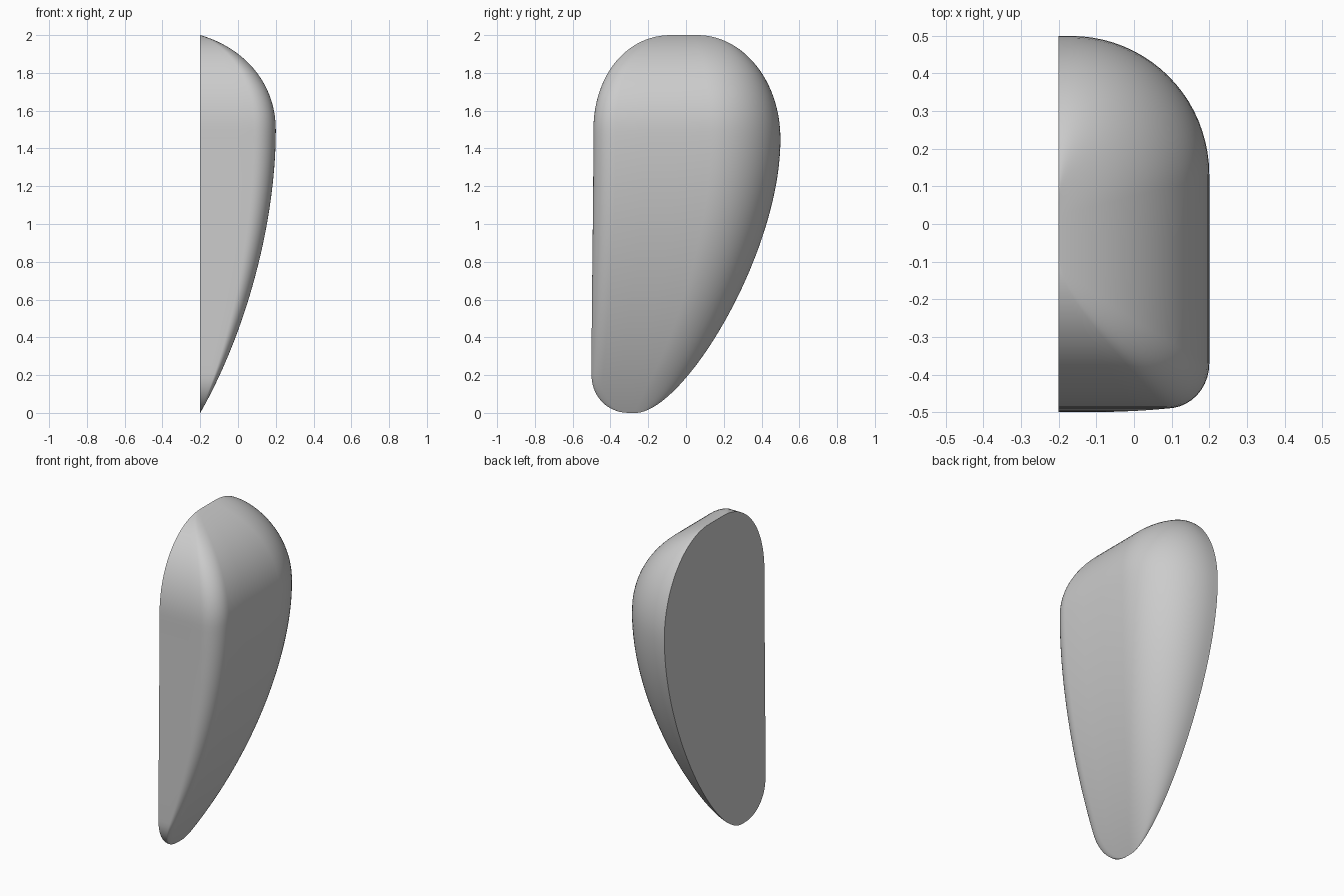
import bpy
import bmesh
import math
from mathutils import Vector
from mathutils.geometry import interpolate_bezier

cube = bpy.data.objects.get("Cube")
if cube:
    bpy.data.objects.remove(cube, do_unlink=True)

RINGS = 72
FLAT_X = -0.2

# Side profiles as chained Bezier segments, each point being (offset, height)
width_profile = [
    [(-0.2, 0), (0.04, 0.42), (0.2, 1), (0.2, 1.5)],
    [(0.2, 1.5), (0.2, 1.74), (0.04, 1.93), (-0.2, 2)],
]
front_profile = [
    [(-0.3, 0), (-0.42, 0), (-0.5, 0.09), (-0.5, 0.2)],
    [(-0.5, 0.2), (-0.5, 0.6), (-0.49, 1.1), (-0.49, 1.5)],
    [(-0.49, 1.5), (-0.49, 1.78), (-0.32, 2), (-0.08, 2)],
]
back_profile = [
    [(-0.26, 0), (0, 0.02), (0.5, 0.85), (0.5, 1.45)],
    [(0.5, 1.45), (0.5, 1.76), (0.3, 2), (0.06, 2)],
]


def sample(profile):
    """Turn chained Bezier segments into one dense polyline."""
    points = []
    for segment in profile:
        a, b, c, d = (Vector((p[0], p[1], 0)) for p in segment)
        points += interpolate_bezier(a, b, c, d, 200)
    return points


def offset_at(points, z):
    """Offset of a rising polyline at a given height."""
    for p, q in zip(points, points[1:]):
        if p.y <= z <= q.y and q.y > p.y:
            return p.x + (q.x - p.x) * (z - p.y) / (q.y - p.y)
    return points[0].x if z <= points[0].y else points[-1].x


def unit_section():
    """Section from front to back: tight front corner, broad back corner."""
    section = [(0, 0), (0.25, 0), (0.5, 0)]
    steps = 10
    for i in range(steps + 1):
        a = math.pi / 2 * i / steps
        section.append((0.72 + 0.28 * math.sin(a), 0.12 * (1 - math.cos(a))))
    section += [(1, 0.28), (1, 0.45)]
    steps = 20
    for i in range(steps + 1):
        a = math.pi / 2 * i / steps
        section.append((0.08 + 0.92 * math.cos(a), 0.63 + 0.37 * math.sin(a)))
    section.append((0, 1))
    return section


# One neutral colour
grey = bpy.data.materials.new("light_grey")
grey.use_nodes = True
colour = (0.6, 0.6, 0.6, 1)
grey.diffuse_color = colour
grey.node_tree.nodes["Principled BSDF"].inputs["Base Color"].default_value = colour

# Rounded shell lofted through the sections, closer together at both ends
width, front, back = map(sample, (width_profile, front_profile, back_profile))
bm = bmesh.new()
rings = []
for i in range(RINGS + 1):
    z = 1 - math.cos(math.pi * i / RINGS)
    w = offset_at(width, z) - FLAT_X
    f, b = offset_at(front, z), offset_at(back, z)
    rings.append([bm.verts.new((FLAT_X + u * w, f + v * (b - f), z))
                  for u, v in unit_section()])
for low, high in zip(rings, rings[1:]):
    for j in range(len(low) - 1):
        bm.faces.new((low[j], low[j + 1], high[j + 1], high[j]))
bmesh.ops.remove_doubles(bm, verts=bm.verts, dist=0.0001)

# Flat inner face closing the shell
rim = [e for e in bm.edges if e.is_boundary]
bmesh.ops.holes_fill(bm, edges=rim, sides=0)
bmesh.ops.recalc_face_normals(bm, faces=bm.faces)

mesh = bpy.data.meshes.new("half_shell")
bm.to_mesh(mesh)
bm.free()
mesh.materials.append(grey)
shell = bpy.data.objects.new("half_shell", mesh)
bpy.context.collection.objects.link(shell)

# Smooth outside with a crisp rim around the flat face
bpy.ops.object.select_all(action="DESELECT")
shell.select_set(True)
bpy.context.view_layer.objects.active = shell
bpy.ops.object.shade_smooth_by_angle(angle=math.radians(40))
